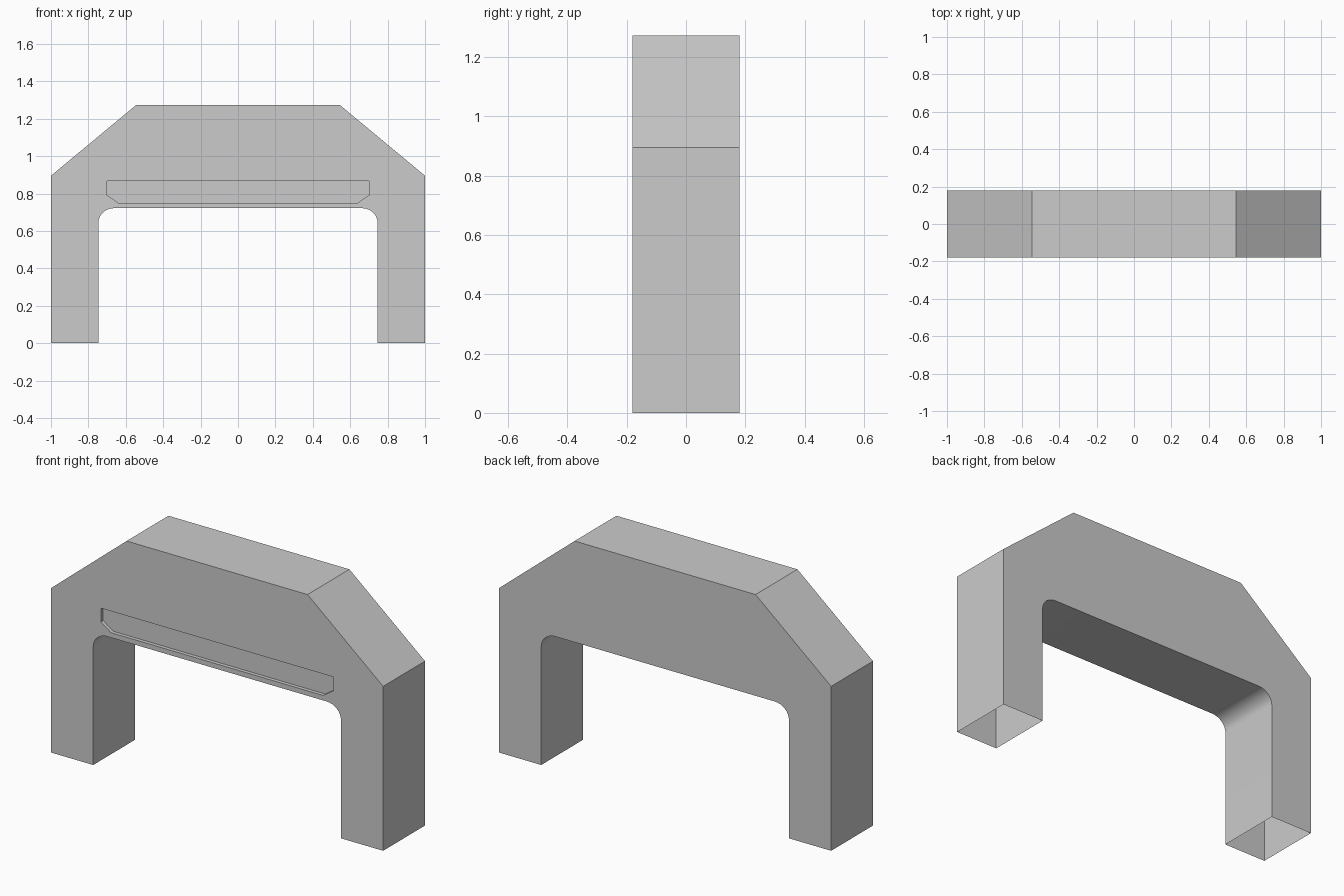
import bpy, bmesh
from math import pi, sin, cos, radians

if "Cube" in bpy.data.objects:
    bpy.data.objects.remove(bpy.data.objects["Cube"])

DEPTH = 0.18      # half thickness of the arch
RECESS = 0.02     # depth of the front slot


def mirrored(half):
    """Closed outline from its right half, listed top to bottom."""
    return half + [(-x, z) for x, z in reversed(half)]


def ring(bm, pts, y):
    """Closed loop of vertices and edges in the plane y."""
    vs = [bm.verts.new((x, y, z)) for x, z in pts]
    return vs, [bm.edges.new((vs[i - 1], vs[i])) for i in range(len(vs))]


def bridge(bm, a, b, skip=lambda p, q: False):
    for i in range(len(a)):
        if not skip(a[i - 1], a[i]):
            bm.faces.new((a[i - 1], a[i], b[i], b[i - 1]))


# Arch outline: chamfered shoulders, straight legs, rounded inner corners
N = 8
fillet = [(0.66 + 0.086 * cos(t), 0.645 + 0.077 * sin(t))
          for t in (i * pi / 2 / N for i in range(N + 1))]
arch = mirrored([(0.545, 1.273), (1.0, 0.895), (1.0, 0.0), (0.746, 0.0)] + fillet)
slot = mirrored([(0.70, 0.866), (0.70, 0.791), (0.638, 0.749)])

bm = bmesh.new()
front, front_edges = ring(bm, arch, -DEPTH)
back, _ = ring(bm, arch, DEPTH)
rim, rim_edges = ring(bm, slot, -DEPTH)
floor, _ = ring(bm, slot, -DEPTH + RECESS)

# Front face with the slot opening, plain back face, recessed slot floor
bmesh.ops.triangle_fill(bm, edges=front_edges + rim_edges, use_beauty=True,
                        normal=(0, -1, 0))
bm.faces.new(back)
bm.faces.new(floor)

# Side walls (leg bottoms stay open) and slot walls
bridge(bm, front, back, lambda p, q: p.co.z == 0 and q.co.z == 0)
bridge(bm, rim, floor)
bmesh.ops.recalc_face_normals(bm, faces=bm.faces)
if sum(f.calc_center_median().y * f.normal.y * f.calc_area() for f in bm.faces) < 0:
    bmesh.ops.reverse_faces(bm, faces=bm.faces)

mesh = bpy.data.meshes.new("arch_body")
bm.to_mesh(mesh)
bm.free()
obj = bpy.data.objects.new("arch_body", mesh)
bpy.context.collection.objects.link(obj)

# Smooth the inner corners only
bpy.context.view_layer.objects.active = obj
obj.select_set(True)
bpy.ops.object.shade_smooth_by_angle(angle=radians(25))
